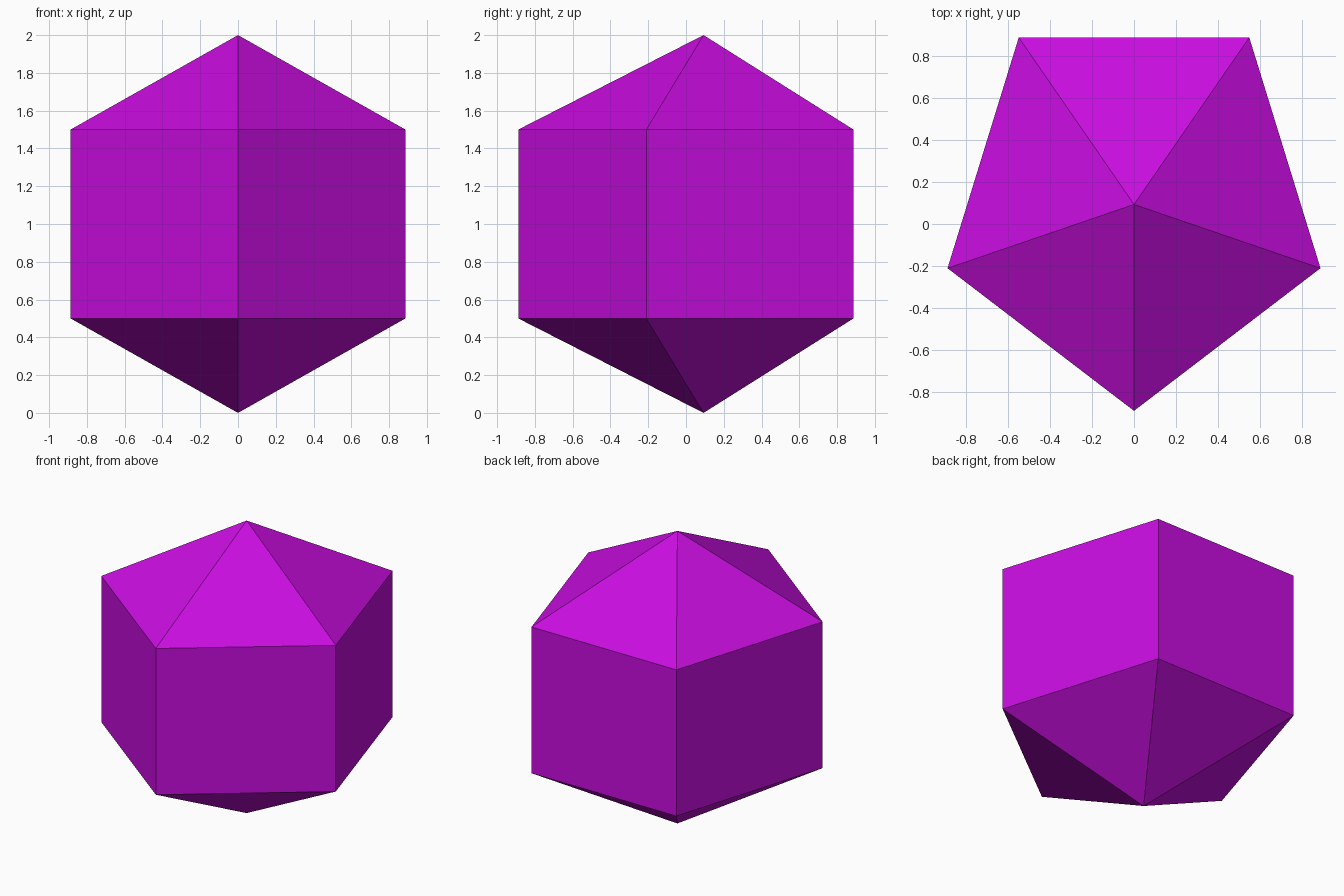
import bpy, bmesh, math
from mathutils import Matrix

if "Cube" in bpy.data.objects:
    bpy.data.objects.remove(bpy.data.objects["Cube"])

RX, RY, CY = 0.932, 0.981, 0.093   # pentagon radii and centre offset
Z_LOW, Z_HIGH, TIP = 0.5, 1.5, 0.5  # prism heights and pyramid height

magenta = bpy.data.materials.new("magenta")
magenta.diffuse_color = (0.58, 0.004, 0.74, 1)
magenta.use_nodes = True
magenta.node_tree.nodes["Principled BSDF"].inputs["Base Color"].default_value = magenta.diffuse_color

bm = bmesh.new()

# Pentagonal prism with one corner pointing to the front
bmesh.ops.create_cone(
    bm, cap_ends=True, segments=5, radius1=1, radius2=1, depth=Z_HIGH - Z_LOW)
first = bm.verts[:][0].co
turn = -math.pi / 2 - math.atan2(first.y, first.x)
bm.transform(Matrix.Translation((0, CY, (Z_LOW + Z_HIGH) / 2))
             @ Matrix.Diagonal((RX, RY, 1, 1))
             @ Matrix.Rotation(turn, 4, 'Z'))

# Raise both caps into pyramids
caps = [f for f in bm.faces if len(f.verts) == 5]
for tip in bmesh.ops.poke(bm, faces=caps)["verts"]:
    up = tip.co.z > 1
    tip.co = (0, CY, Z_HIGH + TIP if up else Z_LOW - TIP)

bmesh.ops.recalc_face_normals(bm, faces=bm.faces[:])
mesh = bpy.data.meshes.new("pentagonal_crystal")
bm.to_mesh(mesh)
bm.free()
mesh.materials.append(magenta)
crystal = bpy.data.objects.new("pentagonal_crystal", mesh)
bpy.context.collection.objects.link(crystal)
